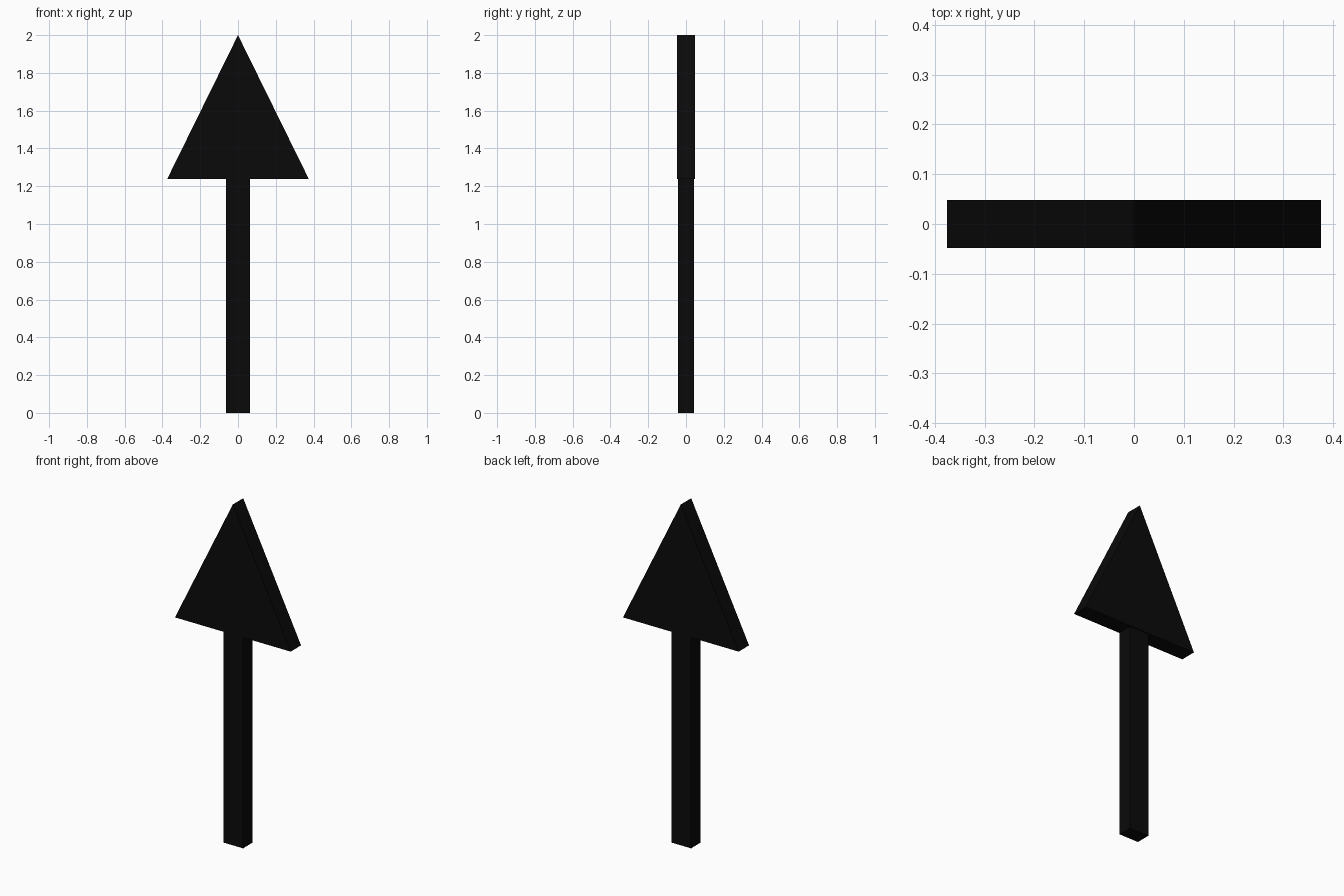
import bpy

if "Cube" in bpy.data.objects:
    bpy.data.objects.remove(bpy.data.objects["Cube"])

black = bpy.data.materials.new("black")
black.diffuse_color = (0.003, 0.003, 0.003, 1)
black.use_nodes = True
black.node_tree.nodes["Principled BSDF"].inputs["Base Color"].default_value = black.diffuse_color


def prism(name, profile, half_depth):
    """Extrude an (x, z) outline evenly to both sides of y = 0."""
    n = len(profile)
    verts = [(x, y, z) for y in (-half_depth, half_depth) for x, z in profile]
    faces = [list(range(n)), list(range(2 * n - 1, n - 1, -1))]
    faces += [[i, i + n, (i + 1) % n + n, (i + 1) % n] for i in range(n)]
    mesh = bpy.data.meshes.new(name)
    mesh.from_pydata(verts, [], faces)
    mesh.materials.append(black)
    obj = bpy.data.objects.new(name, mesh)
    bpy.context.collection.objects.link(obj)
    return obj


# Upright rectangular shaft
prism("shaft", [(-0.063, 0), (0.063, 0), (0.063, 1.237), (-0.063, 1.237)], 0.043)

# Triangular arrow head, slightly thicker than the shaft
prism("arrow_head", [(-0.375, 1.238), (0.375, 1.238), (0, 2)], 0.048)
